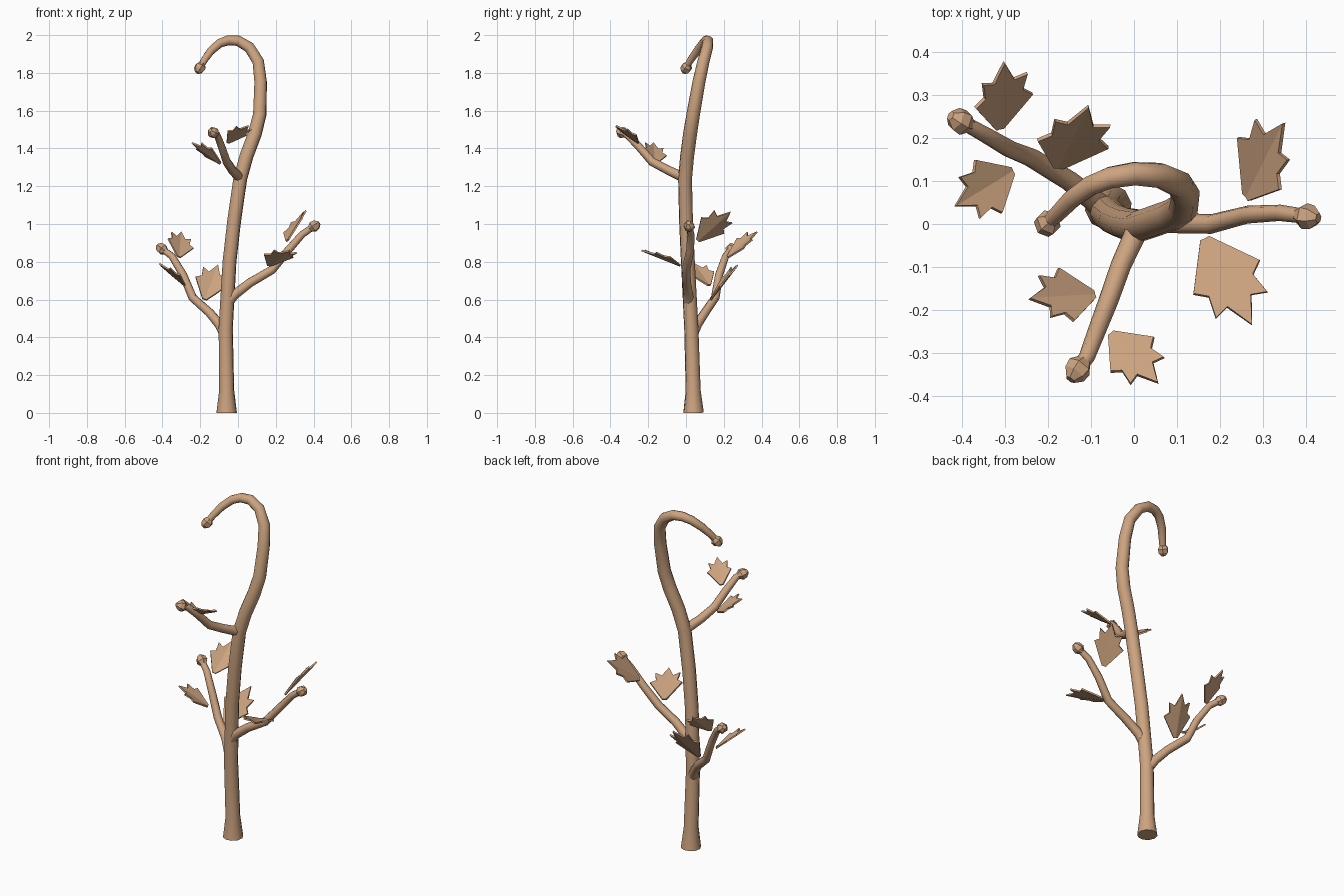
import bpy, bmesh, math
from mathutils import Vector

if "Cube" in bpy.data.objects:
    bpy.data.objects.remove(bpy.data.objects["Cube"])

tan = bpy.data.materials.new("tan_wood")
tan.use_nodes = True
tan.diffuse_color = (0.61, 0.37, 0.216, 1)
tan.node_tree.nodes["Principled BSDF"].inputs["Base Color"].default_value = tan.diffuse_color


def finish(bm, name, smooth=None):
    """Turn a bmesh into a named, coloured object."""
    bmesh.ops.recalc_face_normals(bm, faces=bm.faces)
    mesh = bpy.data.meshes.new(name)
    bm.to_mesh(mesh)
    bm.free()
    mesh.materials.append(tan)
    obj = bpy.data.objects.new(name, mesh)
    bpy.context.collection.objects.link(obj)
    if smooth:
        bpy.ops.object.select_all(action='DESELECT')
        obj.select_set(True)
        bpy.context.view_layer.objects.active = obj
        bpy.ops.object.shade_smooth_by_angle(angle=math.radians(smooth))
    return obj


def tube(name, points, radii, sides, smooth=None):
    """Capped tube swept along a path, with one radius per point."""
    pts = [Vector(p) for p in points]
    bm = bmesh.new()
    rings = []
    normal = None
    for i, p in enumerate(pts):
        before = (p - pts[i - 1]).normalized() if i else Vector()
        after = (pts[i + 1] - p).normalized() if i + 1 < len(pts) else Vector()
        t = (before + after).normalized()
        if normal is None:
            normal = t.orthogonal()
        normal = (normal - t * normal.dot(t)).normalized()
        across = t.cross(normal)
        ring = []
        for k in range(sides):
            a = math.tau * k / sides
            ring.append(bm.verts.new(p + radii[i] * (math.cos(a) * normal + math.sin(a) * across)))
        rings.append(ring)
    for a, b in zip(rings, rings[1:]):
        for k in range(sides):
            n = (k + 1) % sides
            bm.faces.new((a[k], a[n], b[n], b[k]))
    bm.faces.new(rings[0])
    bm.faces.new(rings[-1])
    return finish(bm, name, smooth)


def stem(name, points, radii, sides):
    """Tube ending in a faceted bud."""
    tube(name, points, radii, sides, 50)
    end = Vector(points[-1])
    d = (end - Vector(points[-2])).normalized()
    tube(name + "_bud", [end + d * s for s in (-.03, -.01, .012, .03)],
         [.017, .031, .028, .012], 6)


# half outline of a five-pointed leaf: along the midrib, to the side
LEAF = [(0, .05), (.47, .36), (.56, .24), (.79, .28), (.73, .13)]


def leaf(name, base, tip, side):
    """Thin lobed leaf, slightly folded along its midrib."""
    base, tip, side = Vector(base), Vector(tip), Vector(side)
    axis = tip - base
    length = axis.length
    along = axis.normalized()
    side = (side - along * side.dot(along)).normalized()
    up = side.cross(along)
    if up.z < 0:
        up = -up
    bm = bmesh.new()

    def vert(u, v):
        return bm.verts.new(base + length * (u * along + v * side + .18 * abs(v) * up))

    root, point = vert(0, 0), vert(1, 0)
    for s in (1, -1):
        bm.faces.new([root] + [vert(u, s * v) for u, v in LEAF] + [point])
    bmesh.ops.recalc_face_normals(bm, faces=bm.faces)
    obj = finish(bm, name)
    mod = obj.modifiers.new("thickness", 'SOLIDIFY')
    mod.thickness = .009
    mod.offset = 0


# trunk with a curled top
stem("trunk",
     [(-.06, .04, 0), (-.06, .038, .12), (-.065, .028, .45), (-.045, .01, .8),
      (-.02, 0, 1.02), (.012, -.005, 1.24), (.045, .006, 1.36), (.09, .022, 1.48),
      (.115, .038, 1.58), (.12, .068, 1.75), (.107, .092, 1.86), (.06, .113, 1.935),
      (0, .117, 1.97), (-.055, .108, 1.972), (-.1, .09, 1.955), (-.145, .058, 1.915),
      (-.18, .022, 1.865), (-.203, 0, 1.825)],
     [.055, .04, .038, .037, .037, .037, .037, .037, .036, .034, .032, .03,
      .028, .026, .024, .022, .019, .017], 10)

# side branches
BRANCHES = {
    "left_branch": [(-.05, .015, .59), (-.02, .012, .625), (.065, .003, .69), (.18, 0, .757),
                    (.265, .022, .86), (.34, .026, .945), (.405, .017, .99)],
    "right_branch": [(-.07, .035, .42), (-.1, .06, .47), (-.15, .1, .53), (-.24, .155, .61),
                     (-.29, .175, .73), (-.35, .21, .83), (-.405, .24, .87)],
    "front_branch": [(.012, .01, 1.24), (0, -.03, 1.255), (-.03, -.095, 1.285), (-.06, -.18, 1.33),
                     (-.087, -.25, 1.41), (-.11, -.31, 1.47), (-.132, -.34, 1.485)],
}
for name, path in BRANCHES.items():
    stem(name, path, [.03, .026, .024, .023, .021, .019, .017], 8)

# leaves: root, tip, sideways direction
LEAVES = {
    "left_lower_leaf": [(.165, -.035, .78), (.275, -.235, .86), (.135, .088, -.02)],
    "left_upper_leaf": [(.263, .063, .912), (.349, .235, 1.063), (.093, -.107, .08)],
    "right_back_leaf": [(-.314, .223, .825), (-.302, .377, .958), (.11, .03, -.04)],
    "right_front_leaf": [(-.284, .123, .675), (-.416, .042, .79), (.055, -.107, -.015)],
    "right_inner_leaf": [(-.177, .133, .6), (-.106, .274, .783), (.153, -.016, -.047)],
    "front_right_leaf": [(-.093, -.165, 1.32), (-.244, -.174, 1.43), (.03, -.102, .033)],
    "front_left_leaf": [(-.053, -.256, 1.43), (.056, -.37, 1.52), (.1, .079, -.02)],
}
for name, spec in LEAVES.items():
    leaf(name, *spec)
